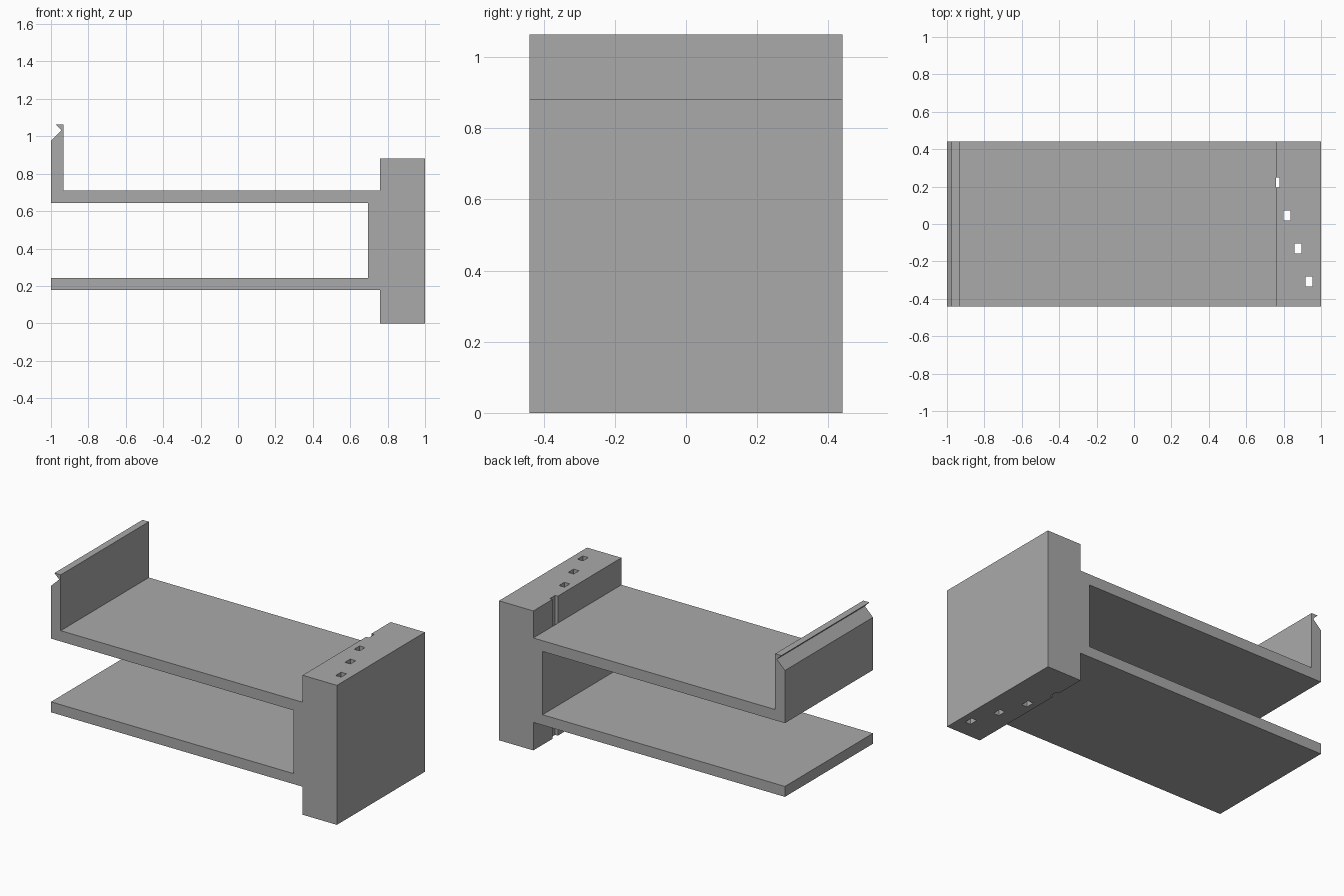
import bpy
import bmesh

cube = bpy.data.objects.get("Cube")
if cube:
    bpy.data.objects.remove(cube, do_unlink=True)

HALF_DEPTH = 0.44

grey = bpy.data.materials.new("plain grey")
grey.use_nodes = True
colour = (0.4, 0.4, 0.4, 1)
grey.diffuse_color = colour
grey.node_tree.nodes["Principled BSDF"].inputs["Base Color"].default_value = colour


def extrude_y(name, profile, y0, y1):
    """Solid made by extruding an x-z profile from y0 to y1."""
    bm = bmesh.new()
    face = bm.faces.new([bm.verts.new((x, y0, z)) for x, z in profile])
    new = bmesh.ops.extrude_face_region(bm, geom=[face])["geom"]
    verts = [v for v in new if isinstance(v, bmesh.types.BMVert)]
    bmesh.ops.translate(bm, verts=verts, vec=(0, y1 - y0, 0))
    bmesh.ops.recalc_face_normals(bm, faces=bm.faces)
    mesh = bpy.data.meshes.new(name)
    bm.to_mesh(mesh)
    bm.free()
    mesh.materials.append(grey)
    obj = bpy.data.objects.new(name, mesh)
    bpy.context.collection.objects.link(obj)
    return obj


def rectangle(x0, x1, z0, z1):
    return [(x0, z0), (x1, z0), (x1, z1), (x0, z1)]


# Two shelves joined by a spine, with a notched catch on the upper shelf
bracket = [
    (0.76, 0.177), (0.76, 0.711), (-0.932, 0.711), (-0.932, 1.064),
    (-0.976, 1.064), (-0.943, 1.032), (-1, 0.976), (-1, 0.643),
    (0.695, 0.643), (0.695, 0.243), (-1, 0.243), (-1, 0.177),
]
extrude_y("clip_bracket", bracket, -HALF_DEPTH, HALF_DEPTH)

# Upright end block
block = extrude_y("end_block", rectangle(0.76, 1, 0, 0.882), -HALF_DEPTH, HALF_DEPTH)

# Diagonal row of vertical holes; the last one breaks through the inner face
for i in range(4):
    x = 0.936 - 0.0588 * i
    y = -0.307 + 0.1765 * i
    cutter = extrude_y(f"hole_cutter_{i + 1}", rectangle(x - 0.019, x + 0.019, -0.1, 1),
                       y - 0.027, y + 0.027)
    cutter.hide_render = True
    cutter.hide_set(True)
    cutter.display_type = 'WIRE'
    cut = block.modifiers.new(f"hole_{i + 1}", 'BOOLEAN')
    cut.operation = 'DIFFERENCE'
    cut.solver = 'EXACT'
    cut.object = cutter
